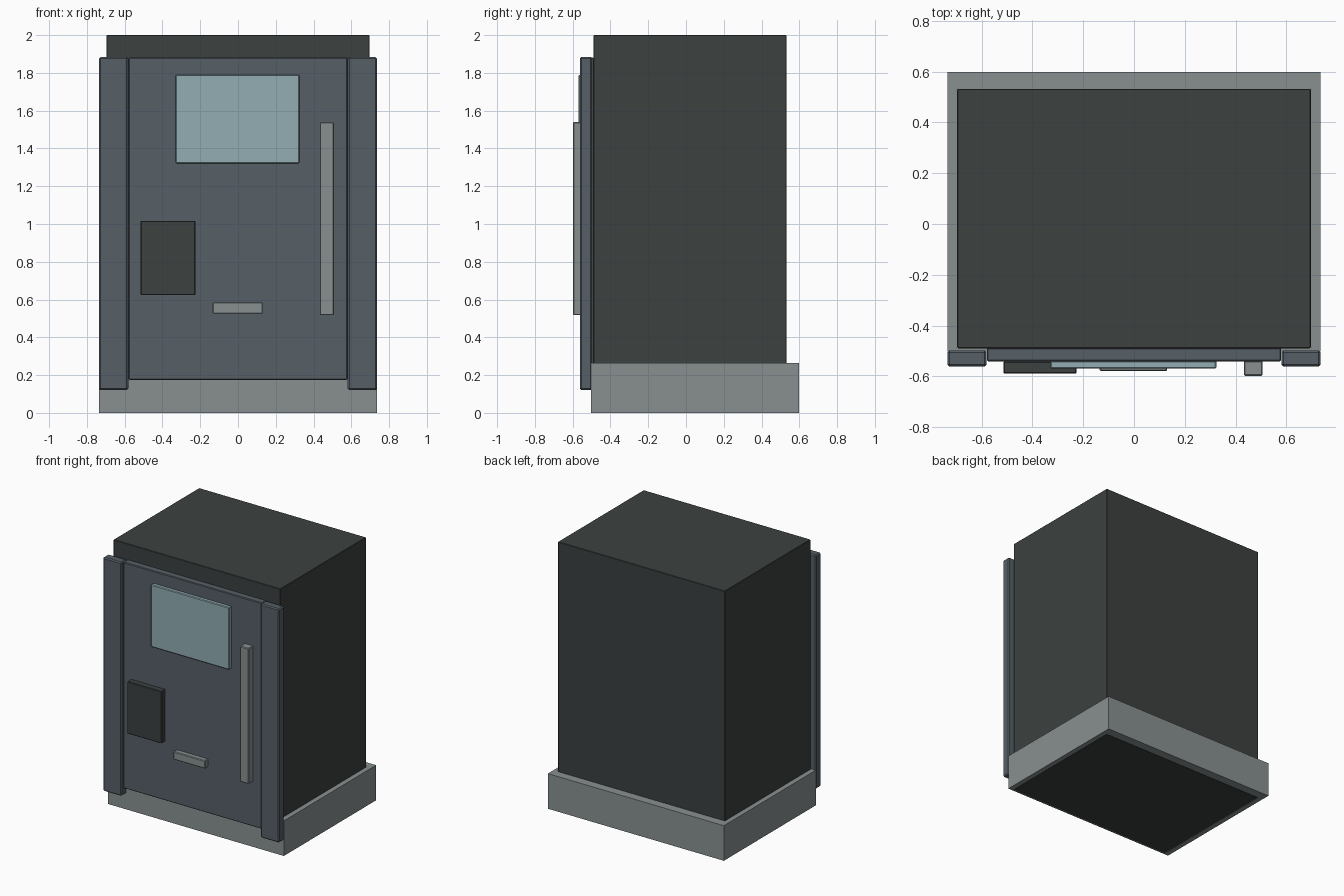
import bpy, bmesh

if "Cube" in bpy.data.objects:
    bpy.data.objects.remove(bpy.data.objects["Cube"])


def mat(name, rgb):
    m = bpy.data.materials.new(name)
    m.diffuse_color = (*rgb, 1)
    m.use_nodes = True
    m.node_tree.nodes["Principled BSDF"].inputs["Base Color"].default_value = m.diffuse_color
    return m


DARK = mat("charcoal", (0.045, 0.053, 0.051))
SLATE = mat("slate_blue", (0.093, 0.115, 0.136))
GREY = mat("light_grey", (0.25, 0.28, 0.28))
GLASS = mat("pale_glass", (0.29, 0.42, 0.45))


def finish(bm, name, material):
    bmesh.ops.recalc_face_normals(bm, faces=bm.faces)
    me = bpy.data.meshes.new(name)
    bm.to_mesh(me)
    bm.free()
    me.materials.append(material)
    ob = bpy.data.objects.new(name, me)
    bpy.context.collection.objects.link(ob)
    return ob


def box(name, material, x, y, z, bevel=0.005):
    """Box given as (min, max) on each axis, with lightly chamfered edges."""
    bm = bmesh.new()
    bmesh.ops.create_cube(bm, size=1)
    for v in bm.verts:
        v.co = [r[0] if c < 0 else r[1] for c, r in zip(v.co, (x, y, z))]
    if bevel:
        bmesh.ops.bevel(bm, geom=bm.edges[:], offset=bevel, segments=1, affect='EDGES')
    return finish(bm, name, material)


def frame(name, material, outer, inner, z):
    """Rectangular ring; outer and inner are (x0, x1, y0, y1)."""
    bm = bmesh.new()
    loops = [[bm.verts.new((r[i], r[j], h)) for i, j in ((0, 2), (1, 2), (1, 3), (0, 3))]
             for r, h in ((outer, z[0]), (outer, z[1]), (inner, z[1]), (inner, z[0]))]
    for k in range(4):
        a, b = loops[k], loops[(k + 1) % 4]
        for i in range(4):
            j = (i + 1) % 4
            bm.faces.new((a[i], a[j], b[j], b[i]))
    return finish(bm, name, material)


# Cabinet and the plinth wrapped around its foot
box("cabinet", DARK, (-0.697, 0.697), (-0.49, 0.532), (0, 2), 0.003)
frame("plinth", GREY, (-0.735, 0.735, -0.503, 0.598), (-0.697, 0.697, -0.49, 0.532), (0, 0.265))

# Door between two side posts
box("door", SLATE, (-0.58, 0.58), (-0.541, -0.488), (0.175, 1.882))
for side, x in (("left", (-0.735, -0.581)), ("right", (0.581, 0.735))):
    box(side + "_post", SLATE, x, (-0.562, -0.498), (0.12, 1.885), 0.008)

# Door fittings
box("window", GLASS, (-0.33, 0.325), (-0.57, -0.538), (1.32, 1.79))
box("control_box", DARK, (-0.515, -0.226), (-0.59, -0.54), (0.623, 1.017))
box("slot_plate", GREY, (-0.135, 0.131), (-0.58, -0.538), (0.525, 0.586))
box("handle", GREY, (0.433, 0.507), (-0.598, -0.538), (0.517, 1.54))
